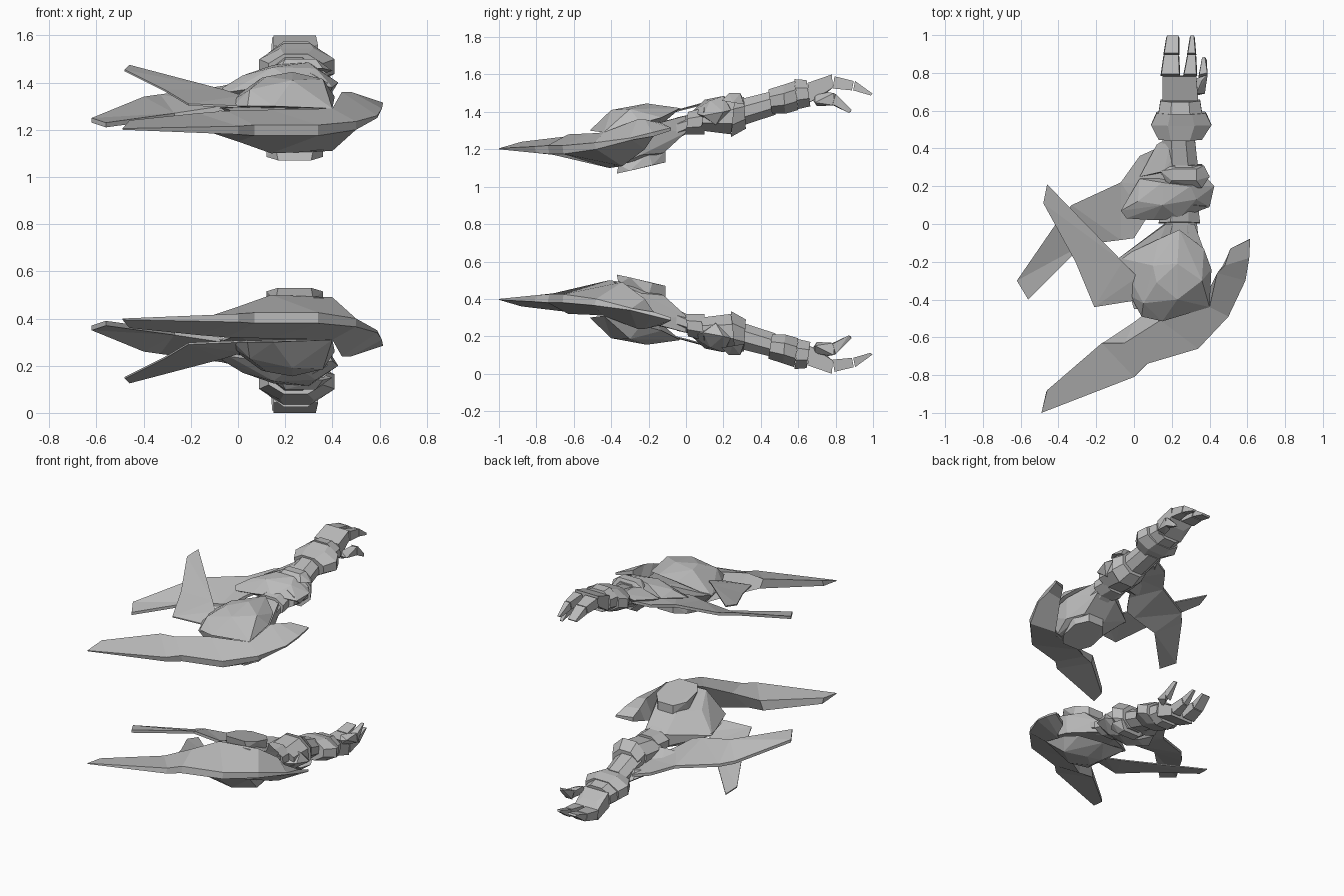
import bpy, bmesh
from mathutils import Vector

MID = 0.8  # height of the plane between the two mirrored arms
grey = bpy.data.materials.new("plain grey")
grey.diffuse_color = (0.5, 0.5, 0.5, 1)


def finish(name, bm):
    """Turn a bmesh into a flat-shaded part, mirrored to the lower arm."""
    bmesh.ops.recalc_face_normals(bm, faces=bm.faces[:])
    bmesh.ops.translate(bm, verts=bm.verts[:], vec=(0, 0, -MID))
    me = bpy.data.meshes.new(name)
    bm.to_mesh(me)
    bm.free()
    me.materials.append(grey)
    ob = bpy.data.objects.new(name, me)
    ob.location.z = MID
    bpy.context.collection.objects.link(ob)
    mod = ob.modifiers.new("lower arm", 'MIRROR')
    mod.use_axis = (False, False, True)
    mod.use_mirror_merge = False


def loft(name, sections):
    bm = bmesh.new()
    rows = [[bm.verts.new(p) for p in s] for s in sections]
    n = len(rows[0])
    for a, b in zip(rows, rows[1:]):
        for i in range(n):
            j = (i + 1) % n
            bm.faces.new((a[i], a[j], b[j], b[i]))
    bm.faces.new(rows[0])
    bm.faces.new(rows[-1])
    finish(name, bm)


def hull(name, pts):
    bm = bmesh.new()
    for p in pts:
        bm.verts.new(p)
    res = bmesh.ops.convex_hull(bm, input=bm.verts[:])
    bmesh.ops.delete(bm, geom=[v for v in bm.verts if not v.link_faces], context='VERTS')
    bmesh.ops.dissolve_limit(bm, angle_limit=0.03, verts=bm.verts[:], edges=bm.edges[:])
    finish(name, bm)


def plate(name, pts, thick):
    """Thin fin following an outline in space."""
    bm = bmesh.new()
    top = [bm.verts.new(p) for p in pts]
    low = [bm.verts.new(Vector(p) - Vector((0, 0, thick))) for p in pts]
    bm.faces.new(top)
    bm.faces.new(low[::-1])
    for i in range(len(pts)):
        j = (i + 1) % len(pts)
        bm.faces.new((top[i], low[i], low[j], top[j]))
    bmesh.ops.triangulate(bm, faces=[f for f in bm.faces if len(f.verts) > 4])
    finish(name, bm)


def ring(y, lean, x0, x1, z0, z1, cut=0.28):
    """Eight-sided section across the arm, its top shifted by lean along y."""
    w, h = (x1 - x0) * cut, (z1 - z0) * 0.3
    prof = [(x0 + w, z0), (x1 - w, z0), (x1, z0 + h), (x1, z1 - h),
            (x1 - w, z1), (x0 + w, z1), (x0, z1 - h), (x0, z0 + h)]
    return [(x, y + lean * (z - z0) / (z1 - z0), z) for x, z in prof]


# Crescent shoulder blade: outer upper, outer lower, inner lower, inner upper
loft("shoulder_blade", [
    [(-.49, -1, 1.205), (-.49, -1, 1.2), (-.465, -.89, 1.2), (-.46, -.88, 1.24)],
    [(0, -.81, 1.215), (0, -.80, 1.18), (-.15, -.62, 1.2), (-.17, -.63, 1.27)],
    [(.07, -.74, 1.22), (.07, -.73, 1.175), (.0, -.52, 1.15), (-.05, -.63, 1.28)],
    [(.34, -.66, 1.22), (.34, -.655, 1.175), (.14, -.41, 1.1), (.14, -.51, 1.285)],
    [(.50, -.49, 1.235), (.50, -.48, 1.2), (.40, -.34, 1.11), (.40, -.44, 1.29)],
    [(.59, -.30, 1.26), (.59, -.29, 1.25), (.47, -.22, 1.2), (.44, -.26, 1.36)],
    [(.61, -.18, 1.29), (.60, -.17, 1.27), (.49, -.18, 1.26), (.48, -.22, 1.36)],
    [(.615, -.08, 1.315), (.61, -.08, 1.30), (.51, -.13, 1.31), (.51, -.13, 1.34)]])

# Faceted dome over the shoulder
hull("shoulder_dome", [
    (-.08, -.18, 1.29), (-.02, -.38, 1.30), (.04, -.49, 1.30), (.15, -.515, 1.30),
    (.40, -.44, 1.29), (.41, -.24, 1.34), (.37, -.13, 1.37), (.24, -.03, 1.42),
    (.13, -.08, 1.38), (.23, -.21, 1.445), (.12, -.31, 1.425), (.36, -.30, 1.415),
    (.23, -.40, 1.41), (.10, -.22, 1.42), (.05, -.42, 1.37)])
# Underside of the shoulder tapering to the arm
hull("shoulder_body", [
    (-.08, -.18, 1.30), (.0, -.45, 1.27), (.40, -.43, 1.27), (.40, -.22, 1.32),
    (.12, -.40, 1.11), (.36, -.38, 1.11), (.05, -.25, 1.18), (.39, -.24, 1.17),
    (.16, -.12, 1.18), (.33, -.12, 1.18), (.16, .0, 1.29), (.32, .0, 1.29),
    (.17, .0, 1.38), (.32, .0, 1.38)])
hull("shoulder_underplate", [
    (.17, -.37, 1.07), (.31, -.37, 1.07), (.12, -.30, 1.085), (.36, -.30, 1.085),
    (.12, -.18, 1.115), (.36, -.18, 1.115), (.18, -.11, 1.13), (.30, -.11, 1.13),
    (.16, -.36, 1.12), (.32, -.36, 1.12), (.12, -.2, 1.18), (.36, -.2, 1.18),
    (.18, -.11, 1.19), (.30, -.11, 1.19)])

# Thin fins sweeping out to the left
plate("upper_fin", [
    (-.46, .21, 1.475), (-.48, .11, 1.455), (-.31, -.20, 1.37), (-.21, -.44, 1.31),
    (.04, -.40, 1.30), (.02, -.28, 1.345), (-.06, -.20, 1.37)], .008)
plate("elbow_fin", [
    (-.62, -.30, 1.25), (-.56, -.40, 1.23), (-.27, -.11, 1.27), (-.07, -.085, 1.30),
    (.0, -.075, 1.32), (.06, .02, 1.36), (.15, .2, 1.40), (.14, .41, 1.43),
    (.03, .36, 1.41), (-.07, .22, 1.385), (-.33, .10, 1.35), (-.40, .02, 1.34)], .02)

# Arm segments from shoulder to wrist
for name, a, b in [
    ("upper_arm", (-.08, .03, .14, .34, 1.24, 1.37), (.02, .02, .17, .33, 1.29, 1.39)),
    ("elbow_band", (.0, .01, .13, .35, 1.28, 1.40), (.10, -.01, .15, .34, 1.28, 1.42)),
    ("elbow_core", (.08, .02, .12, .38, 1.30, 1.44), (.24, .03, .14, .38, 1.28, 1.47)),
    ("elbow_cuff", (.24, .02, .15, .40, 1.265, 1.48), (.32, -.01, .16, .36, 1.31, 1.48)),
    ("forearm", (.28, .02, .15, .34, 1.32, 1.47), (.48, -.02, .15, .32, 1.385, 1.51)),
    ("forearm_cuff", (.46, -.02, .13, .36, 1.39, 1.52), (.53, -.01, .09, .41, 1.39, 1.545)),
    ("forearm_cuff_end", (.53, -.01, .09, .41, 1.39, 1.545), (.60, -.02, .12, .38, 1.41, 1.565)),
    ("wrist_band", (.60, -.02, .13, .36, 1.415, 1.575), (.665, -.02, .14, .35, 1.43, 1.57))]:
    loft(name, [ring(*a), ring(*b)])

# Sloped guard over the elbow
hull("elbow_guard", [
    (-.07, .07, 1.375), (-.04, .03, 1.36), (.10, .02, 1.38), (.24, .03, 1.40),
    (.40, .09, 1.38), (.425, .20, 1.40), (.39, .24, 1.41), (.03, .24, 1.41),
    (.02, .12, 1.43), (.15, .10, 1.465), (.33, .13, 1.46), (.30, .20, 1.485),
    (.15, .22, 1.475), (.10, .10, 1.33), (.38, .16, 1.33)])
hull("elbow_knob", [
    (.14, .28, 1.46), (.18, .20, 1.46), (.36, .19, 1.46), (.40, .25, 1.45),
    (.37, .31, 1.44), (.18, .32, 1.44), (.20, .23, 1.50), (.33, .23, 1.50),
    (.33, .29, 1.50), (.20, .29, 1.50)])
hull("forearm_ridge", [
    (.08, .26, 1.41), (.03, .25, 1.41), (.12, .42, 1.44), (.17, .44, 1.46),
    (.20, .47, 1.49), (.28, .47, 1.49), (.30, .30, 1.46), (.16, .28, 1.47),
    (.14, .38, 1.39), (.28, .38, 1.39)])

# Hand: a bent palm plate
hull("palm", [
    (.15, .66, 1.45), (.34, .66, 1.45), (.15, .65, 1.555), (.34, .65, 1.555),
    (.15, .78, 1.60), (.33, .78, 1.60), (.15, .785, 1.53), (.33, .785, 1.53),
    (.19, .74, 1.49), (.30, .74, 1.49)])


def digit(name, stations):
    """Tapered joints; each station is y, x0, x1, z0, z1, with a gap at each joint."""
    for k, (a, b) in enumerate(zip(stations, stations[1:])):
        rows = []
        for (y, x0, x1, z0, z1), dy in ((a, .004), (b, -.003)):
            rows.append([(x0, y + dy - .01, z0), (x1, y + dy - .01, z0),
                         (x1 - .005, y + dy, z1), (x0 + .005, y + dy, z1)])
        loft(f"{name}_joint_{k + 1}", rows)


digit("wide_finger", [(.79, .14, .245, 1.525, 1.59), (.90, .155, .24, 1.515, 1.565),
                      (1.0, .17, .24, 1.488, 1.498)])
digit("slim_finger", [(.79, .26, .335, 1.525, 1.59), (.90, .28, .33, 1.515, 1.565),
                      (1.0, .295, .322, 1.488, 1.498)])
# Thumb and the lower finger beneath the palm
hull("thumb_base", [
    (.33, .68, 1.46), (.375, .69, 1.45), (.33, .69, 1.49), (.36, .76, 1.505),
    (.39, .79, 1.50), (.33, .77, 1.44), (.385, .79, 1.435), (.32, .70, 1.43)])
hull("thumb_tip", [
    (.34, .775, 1.44), (.39, .785, 1.44), (.345, .79, 1.50), (.388, .80, 1.495),
    (.36, .88, 1.40), (.385, .87, 1.395), (.375, .885, 1.41)])
